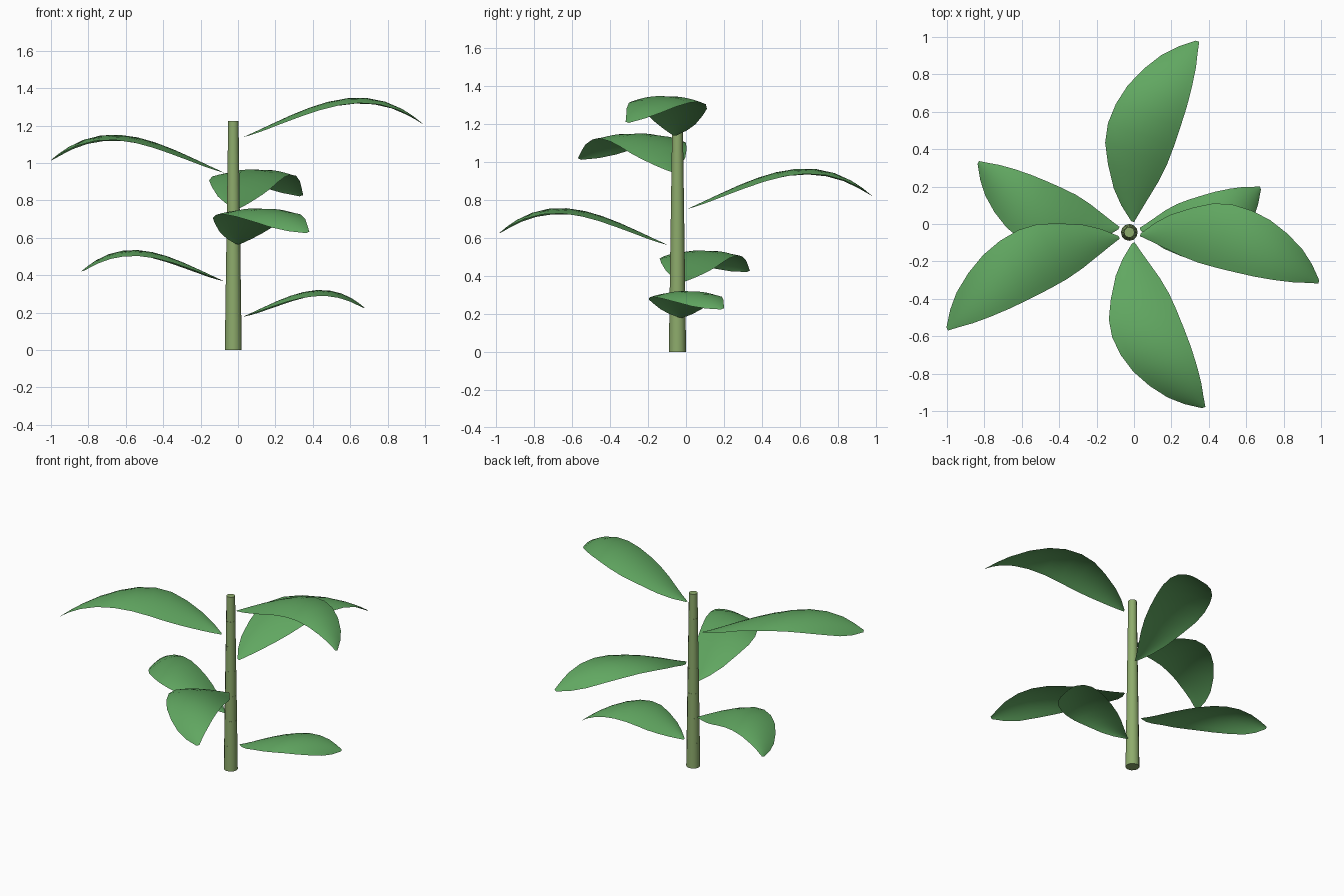
import bpy, bmesh, math
from mathutils import Vector

if "Cube" in bpy.data.objects:
    bpy.data.objects.remove(bpy.data.objects["Cube"], do_unlink=True)


def material(name, rgb):
    mat = bpy.data.materials.new(name)
    mat.use_nodes = True
    mat.diffuse_color = (*rgb, 1)
    mat.node_tree.nodes["Principled BSDF"].inputs["Base Color"].default_value = (*rgb, 1)
    return mat


leaf_green = material("leaf green", (0.12, 0.39, 0.12))
stem_green = material("stem green", (0.27, 0.41, 0.15))

STEM_X, STEM_Y = -0.025, -0.045
SEGMENT = 0.175

# Outline along the blade: (position, wide edge, straight edge)
OUTLINE = [(0, 0.01, -0.005), (0.06, 0.085, -0.016), (0.13, 0.15, -0.03),
           (0.24, 0.22, -0.052), (0.34, 0.27, -0.064), (0.44, 0.29, -0.066),
           (0.55, 0.285, -0.064), (0.66, 0.26, -0.06), (0.77, 0.212, -0.05),
           (0.87, 0.15, -0.036), (0.94, 0.085, -0.02), (1, 0.01, -0.008)]
ACROSS = 10


def arch(s):
    """Height of the drooping blade at a distance s from its base."""
    return 0.445 * s + 0.215 * s**2 - 0.587 * s**3


def make_leaf(name, base_z, heading, swing, length, width):
    """Blade whose chord is swung away from the direction of its arch."""
    chord_angle = math.radians(heading + swing)
    chord = Vector((math.cos(chord_angle), math.sin(chord_angle), 0))
    side = Vector((-chord.y, chord.x, 0)) * (-1 if swing > 0 else 1)
    out = Vector((math.cos(math.radians(heading)), math.sin(math.radians(heading)), 0))
    base = Vector((STEM_X, STEM_Y, base_z)) + chord * 0.06
    reach = length * out.dot(chord)

    bm = bmesh.new()
    rows = []
    for t, wide, straight in OUTLINE:
        row = []
        for j in range(ACROSS + 1):
            v = j / ACROSS
            lateral = (straight + (wide - straight) * v) * width
            p = chord * (t * length) + side * lateral
            curl = 0.032 * (2 * v - 1) ** 2 * min(1, wide / 0.29)
            p.z = reach * arch(p.dot(out) / reach) - curl
            row.append(bm.verts.new(base + p))
        rows.append(row)
    for a, b in zip(rows, rows[1:]):
        for j in range(ACROSS):
            bm.faces.new((a[j], b[j], b[j + 1], a[j + 1]))
    bm.normal_update()
    if sum(f.normal.z for f in bm.faces) < 0:
        bmesh.ops.reverse_faces(bm, faces=bm.faces)
    for f in bm.faces:
        f.smooth = True
    mesh = bpy.data.meshes.new(name)
    bm.to_mesh(mesh)
    bm.free()
    mesh.materials.append(leaf_green)
    bpy.context.collection.objects.link(bpy.data.objects.new(name, mesh))


# Leaves from bottom to top
make_leaf("leaf_1", 0.180, 0, 18.8, 0.68, 0.96)
make_leaf("leaf_2", 0.370, 180, -24.9, 0.83, 0.97)
make_leaf("leaf_3", 0.565, -90, 23.1, 0.957, 1.05)
make_leaf("leaf_4", 0.755, 90, -19.7, 1.025, 1.05)
make_leaf("leaf_5", 0.950, 180, 28, 1.042, 1.0)
make_leaf("leaf_6", 1.140, 0, -14.7, 0.987, 0.98)

# Stem of stacked, slightly tapering segments
for i in range(7):
    radius = 0.045 - 0.0025 * i
    bpy.ops.mesh.primitive_cone_add(vertices=12, radius1=radius, radius2=radius - 0.002,
                                    depth=SEGMENT,
                                    location=(STEM_X, STEM_Y, SEGMENT * (i + 0.5)))
    segment = bpy.context.object
    segment.name = f"stem_segment_{i + 1}"
    segment.data.materials.append(stem_green)
    bpy.ops.object.shade_smooth_by_angle(angle=math.radians(40))
